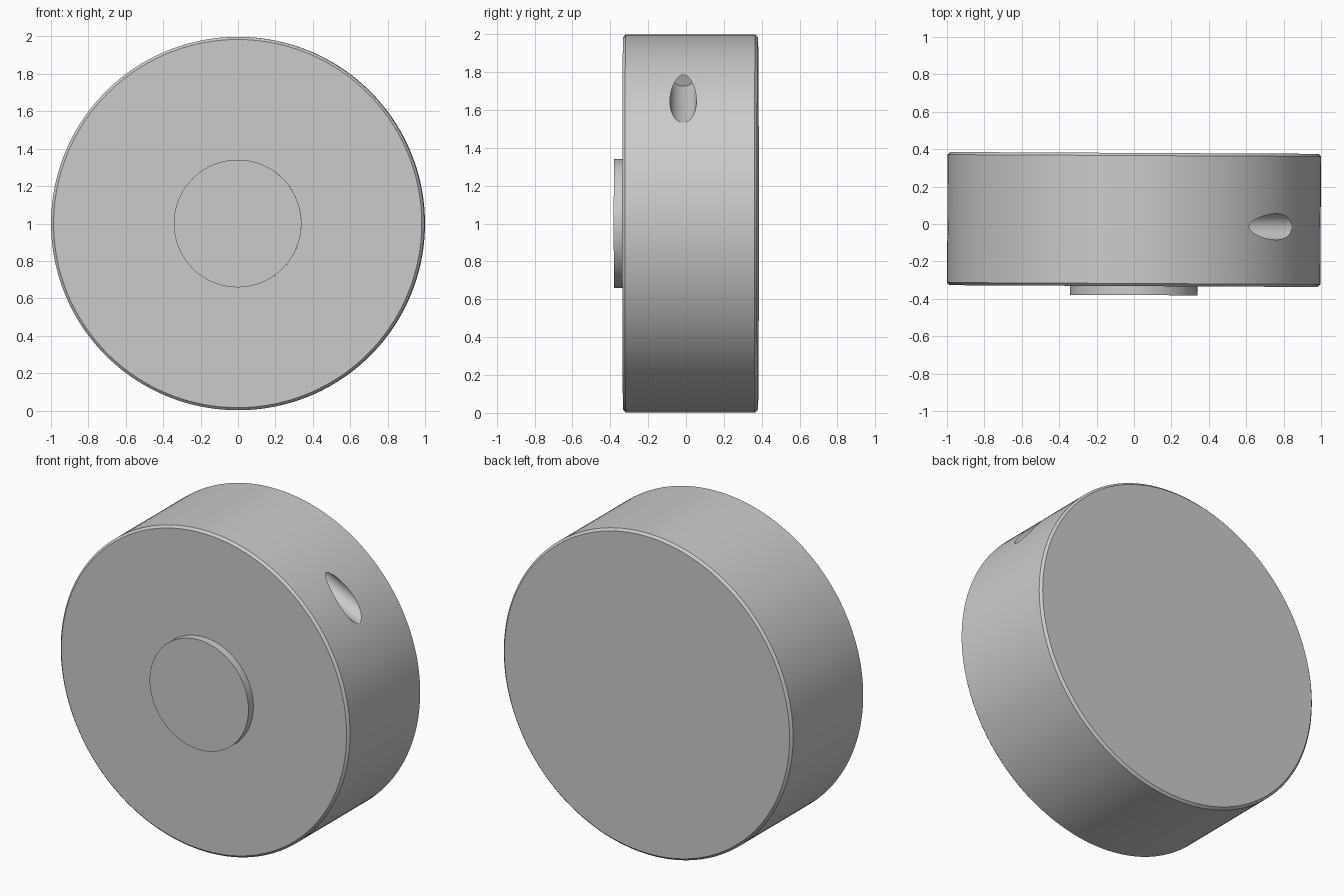
import bpy
import math
from mathutils import Vector, Matrix

if "Cube" in bpy.data.objects:
    bpy.data.objects.remove(bpy.data.objects["Cube"])

TILT = Matrix.Rotation(-0.005, 4, 'Z')  # the whole part is turned very slightly


def rod(name, start, end, radius, sides):
    """Cylinder between two points, turned with the whole part."""
    start, end = Vector(start), Vector(end)
    axis = end - start
    bpy.ops.mesh.primitive_cylinder_add(vertices=sides, radius=radius, depth=axis.length)
    ob = bpy.context.object
    ob.name = name
    place = Matrix.Translation((start + end) / 2) @ axis.to_track_quat('Z', 'Y').to_matrix().to_4x4()
    ob.data.transform(TILT @ place)
    return ob


def apply_modifiers(ob):
    bpy.context.view_layer.objects.active = ob
    for m in list(ob.modifiers):
        bpy.ops.object.modifier_apply(modifier=m.name)


def smooth(ob):
    bpy.ops.object.select_all(action='DESELECT')
    ob.select_set(True)
    bpy.context.view_layer.objects.active = ob
    bpy.ops.object.shade_smooth_by_angle(angle=math.radians(30))


# Thick disc with chamfered rims
body = rod("disc_body", (0, -0.332, 1), (0, 0.38, 1), 0.998, 192)
bevel = body.modifiers.new("rim_chamfer", 'BEVEL')
bevel.width = 0.014
bevel.segments = 1
bevel.limit_method = 'ANGLE'
bevel.angle_limit = math.radians(40)

# Oblique blind hole drilled into the rim
cap = Vector((0.43, -0.011, 1.79))
cutter = rod("hole_cutter", cap, cap + Vector((0.917, 0, -0.40)), 0.07, 48)
cutter.hide_render = True
hole = body.modifiers.new("rim_hole", 'BOOLEAN')
hole.operation = 'DIFFERENCE'
hole.solver = 'EXACT'
hole.object = cutter
apply_modifiers(body)
bpy.data.objects.remove(cutter)
smooth(body)

# Shallow round boss on the front face
boss = rod("front_boss", (0, -0.38, 1), (0, -0.332, 1), 0.341, 128)
smooth(boss)
